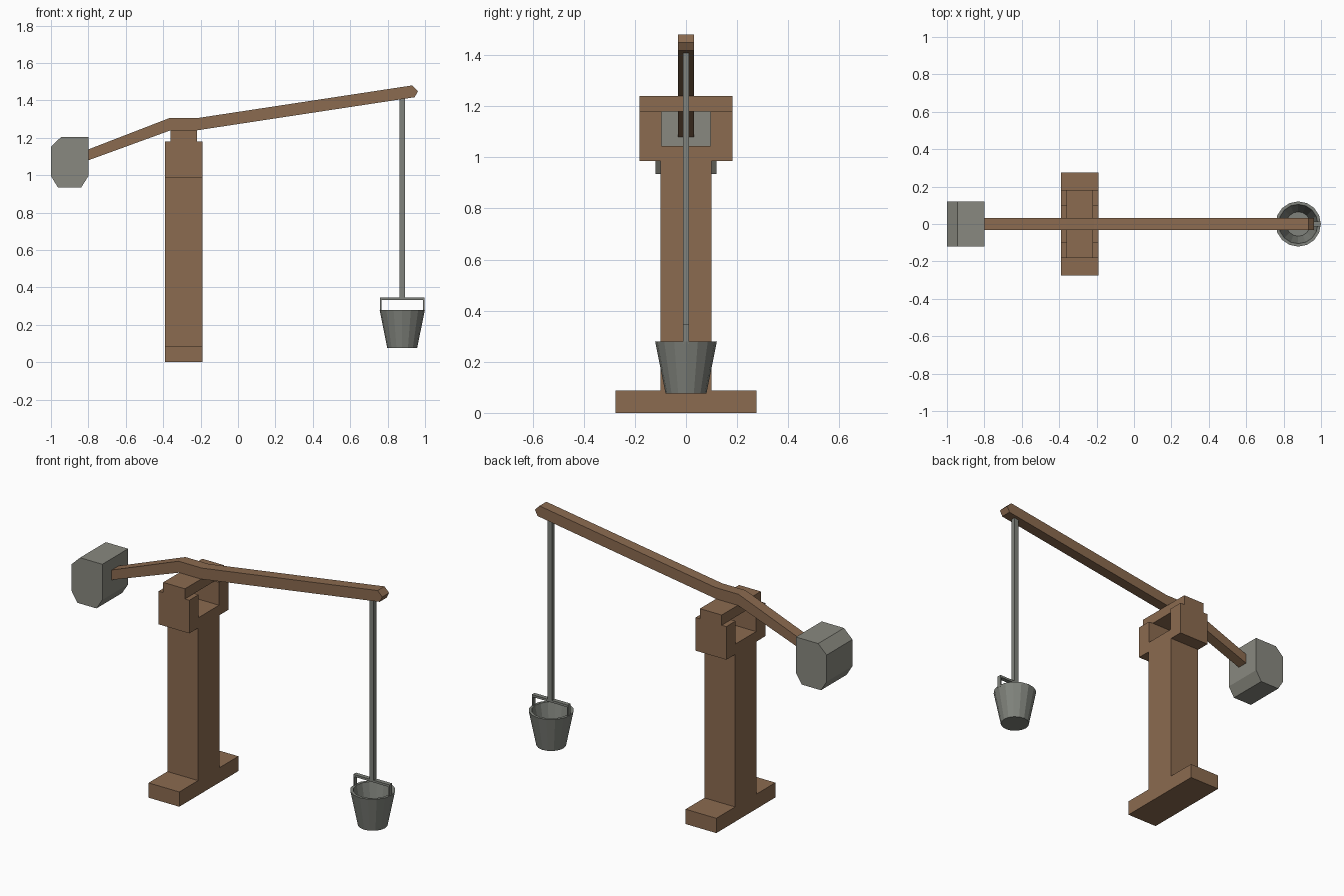
import bpy
import bmesh
from math import cos, sin, pi
from mathutils import Vector

if "Cube" in bpy.data.objects:
    bpy.data.objects.remove(bpy.data.objects["Cube"], do_unlink=True)


def material(name, rgb):
    mat = bpy.data.materials.new(name)
    mat.use_nodes = True
    mat.diffuse_color = (*rgb, 1)
    mat.node_tree.nodes["Principled BSDF"].inputs["Base Color"].default_value = (*rgb, 1)
    return mat


wood = material("brown wood", (0.26, 0.147, 0.08))
stone = material("grey stone", (0.25, 0.25, 0.215))
metal = material("grey metal", (0.215, 0.225, 0.2))


def finish(name, bm, mat):
    bmesh.ops.recalc_face_normals(bm, faces=bm.faces)
    mesh = bpy.data.meshes.new(name)
    bm.to_mesh(mesh)
    bm.free()
    mesh.materials.append(mat)
    obj = bpy.data.objects.new(name, mesh)
    bpy.context.collection.objects.link(obj)
    return obj


def prism(name, points, axis, start, end, mat):
    """Extrude a 2D outline along x (outline in y, z) or y (outline in x, z)."""
    bm = bmesh.new()
    place = (lambda a, b: (start, a, b)) if axis == "x" else (lambda a, b: (a, start, b))
    face = bm.faces.new([bm.verts.new(place(a, b)) for a, b in points])
    moved = bmesh.ops.extrude_face_region(bm, geom=[face])["geom"]
    shift = Vector((end - start, 0, 0) if axis == "x" else (0, end - start, 0))
    bmesh.ops.translate(bm, vec=shift, verts=[v for v in moved if isinstance(v, bmesh.types.BMVert)])
    return finish(name, bm, mat)


def box(name, x0, x1, half_y, z0, z1, mat):
    outline = [(x0, z0), (x1, z0), (x1, z1), (x0, z1)]
    return prism(name, outline, "y", -half_y, half_y, mat)


# Stand: foot, post and forked head as one mirrored outline
half = [(0.275, 0), (0.275, 0.087), (0.1, 0.087), (0.1, 0.985),
        (0.182, 0.985), (0.182, 1.18), (0.095, 1.18), (0.095, 1.045)]
outline = half + [(-y, z) for y, z in reversed(half)]
prism("stand", outline, "x", -0.39, -0.19, wood)

# Cross bar over the fork
box("cross_bar", -0.36, -0.218, 0.182, 1.18, 1.24, wood)

# Bent sweep beam
prism("sweep_beam", [(-0.81, 1.076), (-0.36, 1.24), (-0.218, 1.24), (0.945, 1.417),
                     (0.962, 1.45), (0.932, 1.48), (-0.213, 1.306), (-0.365, 1.306),
                     (-0.81, 1.134)], "y", -0.032, 0.032, wood)

# Counterweight with chipped corners
prism("counterweight", [(-0.8, 1.205), (-0.945, 1.205), (-1, 1.152), (-1, 0.995),
                        (-0.963, 0.935), (-0.838, 0.935), (-0.8, 0.995)],
      "y", -0.12, 0.12, stone)

# Hanging rod and bucket handle
cx = 0.878
box("hanging_rod", cx - 0.014, cx + 0.014, 0.0125, 0.34, 1.412, metal)
box("handle_bar", cx - 0.118, cx + 0.118, 0.0125, 0.332, 0.345, metal)
for side, label in ((1, "left"), (-1, "right")):
    x0, x1 = sorted((cx + side * 0.118, cx + side * 0.111))
    box("handle_" + label, x0, x1, 0.0125, 0.272, 0.333, metal)

# Hollow bucket: rings from outer floor, over the rim, to inner floor
bm = bmesh.new()
sides = 16
rings = []
for r, z in ((0.08, 0.076), (0.121, 0.28), (0.105, 0.28), (0.065, 0.09)):
    rings.append([bm.verts.new((cx + r * cos(2 * pi * i / sides),
                                r * sin(2 * pi * i / sides), z)) for i in range(sides)])
for low, high in zip(rings, rings[1:]):
    for i in range(sides):
        j = (i + 1) % sides
        bm.faces.new((low[i], low[j], high[j], high[i]))
bm.faces.new(rings[0])
bm.faces.new(rings[-1])
finish("bucket", bm, metal)
